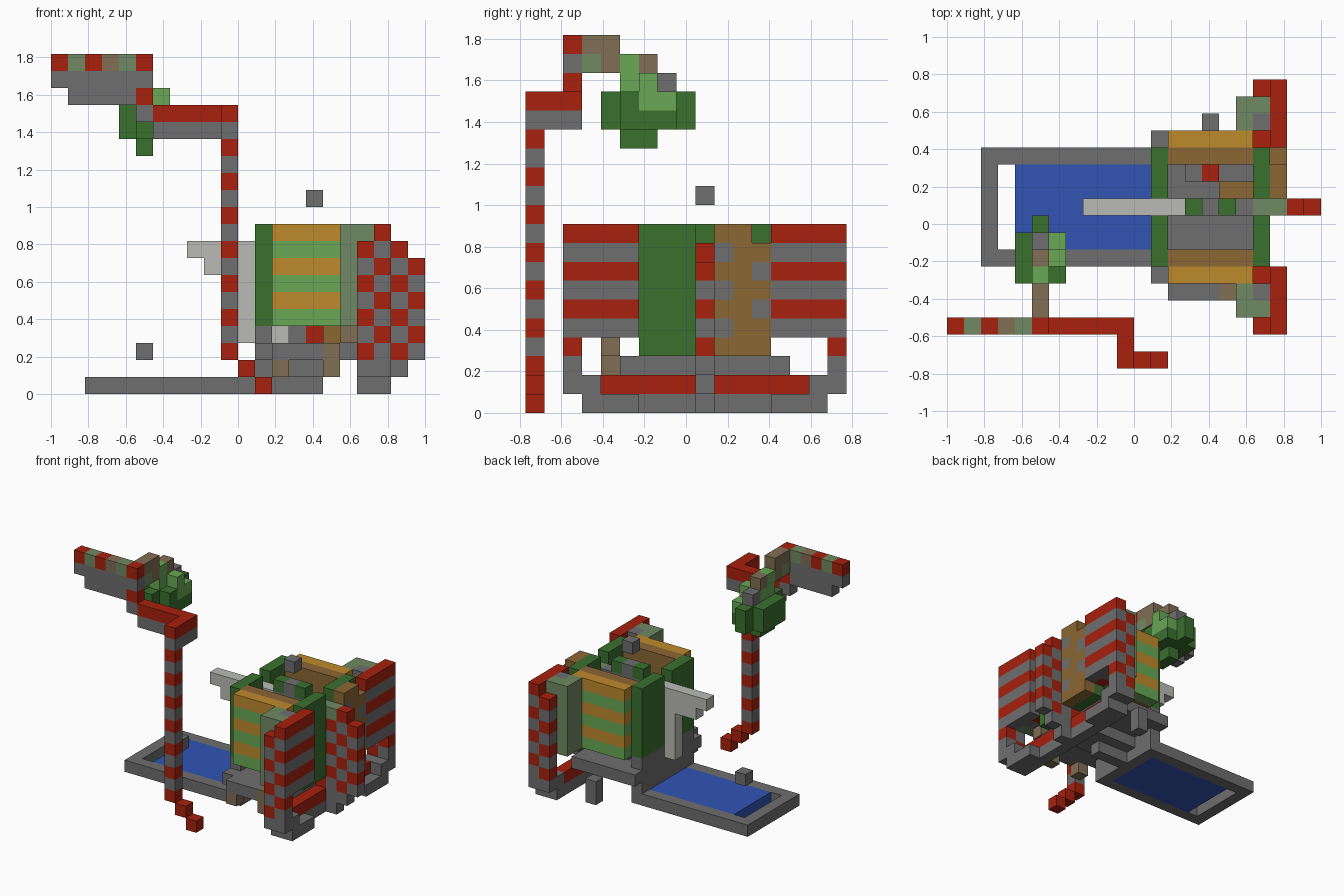
import bpy
import bmesh
from mathutils import Vector

cube = bpy.data.objects.get("Cube")
if cube:
    bpy.data.objects.remove(cube)

CELL = 2 / 22
ORIGIN = Vector((-1, -8.5 * CELL, 0))
COLOURS = {
    "red": (.39, .015, .004), "grey": (.156, .156, .156),
    "light_grey": (.49, .5, .46), "dull_green": (.159, .254, .122),
    "dull_brown": (.216, .156, .087), "brown": (.262, .136, .035),
    "dark_green": (.042, .162, .027), "light_green": (.138, .392, .091),
    "ochre": (.515, .254, .026), "blue": (.032, .089, .456),
}
materials = {}
for title, rgb in COLOURS.items():
    mat = bpy.data.materials.new(title)
    mat.use_nodes = True
    mat.diffuse_color = (*rgb, 1)
    mat.node_tree.nodes["Principled BSDF"].inputs["Base Color"].default_value = (*rgb, 1)
    materials[title] = mat

cells = {}  # grid position -> (part, colour)


def span(value):
    """Inclusive range from a number or a pair."""
    return range(value[0], value[1] + 1) if isinstance(value, tuple) else (value,)


def fill(part, x, y, z, colour, mirror=False):
    """Fill a block of cells; colour is a name or a rule of position."""
    for i in span(x):
        for j in span(y):
            for k in span(z):
                tint = colour(i, j, k) if callable(colour) else colour
                cells[i, j, k] = (part, tint)
                if mirror:
                    cells[i, 18 - j, k] = (part, tint)


def stripes(odd, even):
    return lambda i, j, k: odd if k % 2 else even


def checker(i, j, k):
    return "red" if k > 1 and (i + k) % 2 == 0 else "grey"


def door_pattern(i, j, k):
    if (j == 10 and k in (4, 6, 8)) or (j == 12 and k in (5, 7)):
        return "grey"
    return "brown"


# Pool: frame with a gap at the far end of the water
fill("pool_frame", 2, (6, 12), 0, "grey")
fill("pool_frame", (3, 12), 6, 0, "grey", mirror=True)
fill("pool_frame", 12, (6, 12), 0, "grey")
fill("pool_water", (4, 11), (7, 11), 0, "blue")
fill("pool_cube", 5, 8, 2, "grey")

# Striped pole with stepped foot and bent arm
fill("pole", 10, 0, (2, 14), stripes("grey", "red"))
fill("pole_foot", 11, 0, 1, "red")
fill("pole_foot", 12, 0, 0, "red")
for level, tint in ((15, "grey"), (16, "red")):
    fill("arm", 10, (0, 2), level, tint)
    fill("arm", (6, 9), 2, level, tint)
fill("arm", 5, 2, 16, "grey")
fill("arm", 5, 2, 17, "red")

# Upper boom
fill("boom", (1, 4), 2, 17, "grey")
fill("boom", (0, 5), 2, 18, "grey")
for i, tint in enumerate(("red", "dull_green", "red", "dull_brown", "dull_green", "red")):
    fill("boom", i, 2, 19, tint)
fill("boom_hook", 5, (3, 4), 19, "dull_brown")
fill("boom_hook", 5, 3, 18, "dull_green")
fill("boom_hook", 5, 4, 18, "dull_brown")

# Hanging foliage
fill("foliage", 5, (4, 8), (15, 16), "dark_green")
fill("foliage", 4, (5, 7), (15, 16), "dark_green")
fill("foliage", 6, (5, 7), (15, 16), "dark_green")
fill("foliage", 5, (5, 6), 14, "dark_green")
fill("foliage_tip", 6, (6, 7), 16, "light_green")
fill("foliage_tip", 6, 6, 17, "light_green")
fill("foliage_tip", 5, (5, 6), 17, "light_green")
fill("foliage_tip", 5, 5, 18, "light_green")
fill("foliage_bud", 5, 6, 18, "dull_brown")
fill("foliage_bud", 5, 7, 17, "grey")

# Foundation: deck, feet and rear bars
fill("deck", (12, 17), (5, 13), 2, "grey")
fill("deck", (13, 15), 4, 2, "grey")
fill("deck", 12, (6, 12), (1, 3), "grey")
fill("feet", (13, 16), (8, 10), 1, "grey")
fill("feet", (13, 15), 9, 0, "grey")
fill("feet", 15, 14, (0, 1), "grey")
fill("steps", 13, 4, 1, "dull_brown")
fill("steps", 16, 4, (1, 2), "dull_brown")
fill("steps", 17, 4, 3, "dull_brown")
fill("interior_block", 15, 11, 3, "red")
fill("interior_block", 14, 11, 3, "grey")
fill("interior_block", (16, 17), 10, 3, "brown")
fill("rear_bar", 18, (3, 15), 0, "grey")
fill("rear_bar", 18, (4, 14), 1, "red")
fill("rear_bar", 19, (3, 5), 0, "grey", mirror=True)
fill("rear_bar", (18, 19), (2, 3), 1, "grey", mirror=True)

# House walls
fill("front_wall", 12, (6, 12), (4, 9), "dark_green")
fill("rear_wall", 18, (6, 8), (3, 9), "dark_green", mirror=True)
fill("side_wall", (13, 17), 5, (4, 9), stripes("ochre", "light_green"), mirror=True)
fill("inner_wall", (13, 17), 6, (4, 9), "brown", mirror=True)
fill("door", 19, (10, 12), (3, 9), door_pattern)
del cells[19, 12, 9]

# Wings at the rear corners
fill("wing", 19, (2, 5), (4, 9), stripes("red", "grey"), mirror=True)
fill("wing", 19, 2, (2, 3), checker, mirror=True)
fill("wing", 18, 2, (2, 8), checker, mirror=True)
fill("wing", 18, 5, (4, 8), checker, mirror=True)
fill("wing_filler", 17, (3, 4), (4, 9), "dull_green", mirror=True)
fill("wing_filler", 18, 3, (4, 9), "dull_green", mirror=True)
fill("wing_filler", 18, 4, (4, 9), "grey", mirror=True)

# Central fin
fill("fin", (18, 19), 9, (1, 7), checker)
fill("fin", 19, 9, 0, "grey")
fill("fin", 20, 9, (1, 8), checker)
fill("fin", 21, 9, (2, 7), checker)

# Ridge running through the house, ending in the beak
fill("ridge", (18, 19), 9, 8, "dull_green")
fill("ridge", 17, 9, 8, "grey")
fill("ridge", (14, 16), 9, 9, "dark_green")
fill("ridge", 15, 9, 9, "grey")
fill("ridge", (14, 16), 9, 8, "grey")
fill("beak", (8, 13), 9, 8, "light_grey")
fill("beak", (9, 11), 9, 7, "light_grey")
fill("beak", 11, 9, (3, 6), "light_grey")
fill("beak", 13, 9, 3, "light_grey")
cells.pop((12, 9, 9), None)
fill("floating_cube", 15, 9, 11, "grey")

# Build each part from the exposed faces of its cells
parts = {}
for pos, (part, tint) in cells.items():
    parts.setdefault(part, []).append((pos, tint))

for part, members in parts.items():
    mesh = bpy.data.meshes.new(part)
    slots = sorted({tint for _, tint in members})
    for tint in slots:
        mesh.materials.append(materials[tint])
    bm = bmesh.new()
    for pos, tint in members:
        centre = Vector(pos) + Vector((.5, .5, .5))
        for axis in range(3):
            for sign in (-1, 1):
                normal = Vector((0, 0, 0))
                normal[axis] = sign
                if tuple(int(p + n) for p, n in zip(pos, normal)) in cells:
                    continue
                u = Vector((0, 0, 0))
                u[(axis + 1) % 3] = .5
                v = normal.cross(u)
                mid = centre + normal * .5
                ring = (mid - u - v, mid + u - v, mid + u + v, mid - u + v)
                face = bm.faces.new([bm.verts.new(ORIGIN + p * CELL) for p in ring])
                face.material_index = slots.index(tint)
    bmesh.ops.remove_doubles(bm, verts=bm.verts, dist=CELL * .01)
    bm.to_mesh(mesh)
    bm.free()
    bpy.context.collection.objects.link(bpy.data.objects.new(part, mesh))
